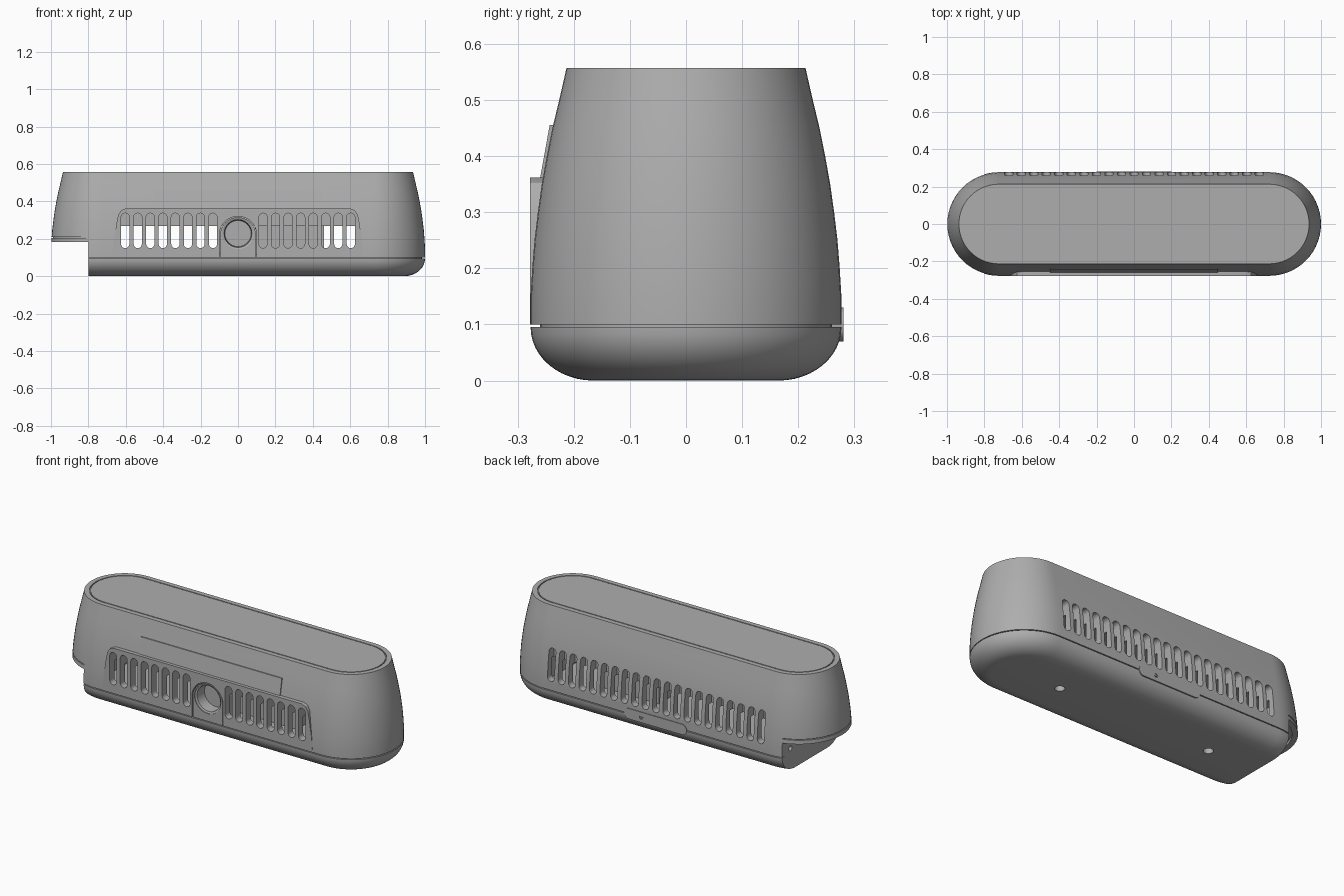
import bpy, bmesh, math
from math import sin, cos, pi

cube = bpy.data.objects.get("Cube")
if cube:
    bpy.data.objects.remove(cube, do_unlink=True)

grey = bpy.data.materials.new("plain grey")
grey.use_nodes = True
COLOUR = (0.42, 0.42, 0.42, 1)
grey.diffuse_color = COLOUR
grey.node_tree.nodes["Principled BSDF"].inputs["Base Color"].default_value = COLOUR

STRAIGHT = 0.723  # half length of the straight sides


def loft(name, *solids):
    """Object from one or more closed solids, each a list of matching rings."""
    bm = bmesh.new()
    for rings in solids:
        vs = [[bm.verts.new(p) for p in ring] for ring in rings]
        n = len(vs[0])
        for a, b in zip(vs, vs[1:]):
            for i in range(n):
                j = (i + 1) % n
                bm.faces.new((a[i], a[j], b[j], b[i]))
        bm.faces.new(vs[0][::-1])
        bm.faces.new(vs[-1])
    bmesh.ops.recalc_face_normals(bm, faces=bm.faces)
    mesh = bpy.data.meshes.new(name)
    bm.to_mesh(mesh)
    bm.free()
    mesh.materials.append(grey)
    ob = bpy.data.objects.new(name, mesh)
    bpy.context.collection.objects.link(ob)
    return ob


def stadium(r, z, n=28):
    pts = []
    for side in (1, -1):
        for i in range(n + 1):
            a = -pi / 2 + pi * i / n
            pts.append((side * (STRAIGHT + r * cos(a)), side * r * sin(a), z))
    return pts


def prism(outline, y0, y1):
    return [[(x, y, z) for x, z in outline] for y in (y0, y1)]


def box(x0, x1, y0, y1, z0, z1):
    return prism([(x0, z0), (x1, z0), (x1, z1), (x0, z1)], y0, y1)


def slot(x, w, z0, z1, n=10):
    """Upright pill outline."""
    top = [(x + w * cos(pi * i / n), z1 - w + w * sin(pi * i / n)) for i in range(n + 1)]
    low = [(x - w * cos(pi * i / n), z0 + w - w * sin(pi * i / n)) for i in range(n + 1)]
    return top + low


def arch(r, z0, zc, n=24):
    return [(r, z0)] + [(r * cos(pi * i / n), zc + r * sin(pi * i / n)) for i in range(n + 1)] + [(-r, z0)]


def circle(r, n=32):
    return [(r * cos(2 * pi * i / n), r * sin(2 * pi * i / n)) for i in range(n)]


def boolean(ob, other, operation="DIFFERENCE", keep=False):
    mod = ob.modifiers.new("cut", "BOOLEAN")
    mod.object, mod.operation, mod.solver = other, operation, "EXACT"
    bpy.context.view_layer.objects.active = ob
    bpy.ops.object.modifier_apply(modifier=mod.name)
    if not keep:
        bpy.data.objects.remove(other, do_unlink=True)


# Tapered upper housing
profile = [(0.277, 0.1), (0.277, 0.15), (0.274, 0.2), (0.27, 0.25), (0.264, 0.3),
           (0.257, 0.35), (0.248, 0.4), (0.238, 0.45), (0.226, 0.5), (0.213, 0.557)]
housing = loft("housing", [stadium(r, z) for r, z in profile])

# Raised front panel with rounded upper corners, and the thin strip above it
half = [(0.67, 0.1), (0.665, 0.18), (0.65, 0.28), (0.64, 0.33), (0.625, 0.352), (0.6, 0.362)]
panel = half + [(-x, z) for x, z in reversed(half)]
boolean(housing, loft("panel", prism(panel, -0.278, -0.2)), "UNION")
strip = [(-0.262, 0.35), (-0.243, 0.455), (-0.2, 0.455), (-0.2, 0.35)]
boolean(housing, loft("strip", [[(x, y, z) for y, z in strip] for x in (-0.45, 0.45)]), "UNION")

# Inner cavity and vent slots
boolean(housing, loft("cavity", box(-0.74, 0.74, -0.235, 0.235, 0.115, 0.268)))
pitch = 0.067
front = [prism(slot(s * pitch * k, 0.022, 0.15, 0.337), -0.4, -0.215)
         for s in (-1, 1) for k in range(2, 10)]
back = [prism(slot(pitch * k, 0.022, 0.15, 0.337), 0.215, 0.4) for k in range(-10, 11)]
boolean(housing, loft("vents", *front, *back))

# Arched pocket for the dial
boolean(housing, loft("pocket", prism(arch(0.1, 0.08, 0.22), -0.4, -0.2)))

# Groove around the lid on top
ring = loft("lid_groove", [stadium(0.186, 0.55), stadium(0.186, 0.6)])
boolean(ring, loft("lid_core", [stadium(0.18, 0.5), stadium(0.18, 0.7)]))
boolean(housing, ring)

# Rounded base tray with a recessed neck under the housing
rings = [stadium(0.165 + 0.112 * sin(a), 0.095 - 0.095 * cos(a))
         for a in [pi / 2 * i / 12 for i in range(13)]]
base = loft("base", rings + [stadium(0.26, 0.095), stadium(0.26, 0.1)])

# Screw holes underneath
holes = [[[(cx + x, y, z) for x, y in circle(0.026)] for z in (-0.1, 0.04)] for cx in (-0.49, 0.49)]
boolean(base, loft("screw_holes", *holes))

# Notch under the right end, with a shallow pocket and seam in the overhang
notch = loft("notch", box(-1.2, -0.8, -0.5, 0.5, -0.2, 0.183))
boolean(base, notch, keep=True)
boolean(housing, notch)
inner = loft("overhang_pocket", [stadium(0.245, 0.15), stadium(0.245, 0.2)])
boolean(inner, loft("limit", box(-1.2, -0.8, -0.5, 0.5, 0, 0.5)), "INTERSECT")
boolean(housing, inner)
seam = loft("seam", [stadium(0.4, 0.205), stadium(0.4, 0.21)])
boolean(seam, loft("seam_core", [stadium(0.266, 0.1), stadium(0.266, 0.3)]))
boolean(seam, loft("limit", box(-1.2, -0.8, -0.5, 0.5, 0, 0.5)), "INTERSECT")
boolean(housing, seam)
pins = [[[(x, cy + u, 0.125 + v) for u, v in circle(0.014, 16)] for x in (-0.9, -0.76)]
        for cy in (-0.19, 0.19)]
boolean(housing, loft("pin_holes", *pins))

# Dial plate with a tapered round well
dial = loft("dial_plate", prism(arch(0.095, 0.1, 0.22), -0.277, -0.19))
well = [[(r * x, y, 0.228 + r * z) for x, z in circle(1, 40)]
        for r, y in ((0.084, -0.3), (0.084, -0.272), (0.074, -0.268), (0.07, -0.205))]
boolean(dial, loft("well", well))

# Component box inside the cavity
inside = loft("inner_box", box(0.09, 0.46, -0.12, 0.12, 0.116, 0.267))

# Rear latch tab with a pin hole
pill = [(z - 0.1, x + 0.1) for x, z in slot(0, 0.03, -0.3, 0.1)]
pill = [(x, z) for x, z in pill]
tab = loft("latch_tab", prism([(x + 0.2, z) for x, z in [(p[0] - 0.0, p[1]) for p in pill]], 0.2, 0.281))
boolean(tab, loft("tab_hole", prism([(0.09 + x, 0.1 + z) for x, z in circle(0.011, 16)], 0.25, 0.4)))

# Smooth curved surfaces, keep edges sharp
bpy.ops.object.select_all(action="DESELECT")
for ob in (housing, base, dial, inside, tab):
    ob.select_set(True)
bpy.context.view_layer.objects.active = housing
bpy.ops.object.shade_smooth_by_angle(angle=math.radians(25))
